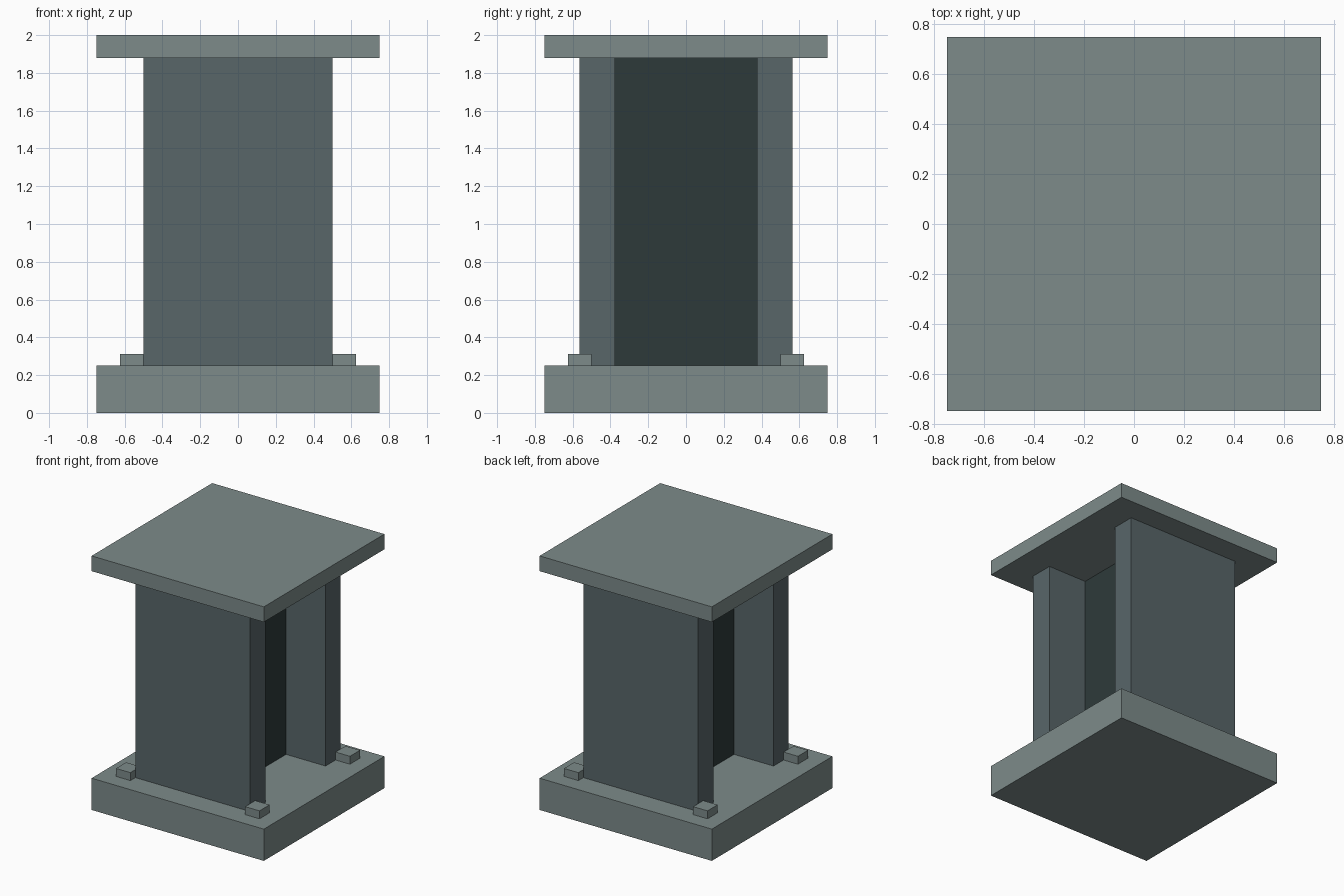
import bpy

if "Cube" in bpy.data.objects:
    bpy.data.objects.remove(bpy.data.objects["Cube"])


def material(name, rgb):
    mat = bpy.data.materials.new(name)
    mat.diffuse_color = (*rgb, 1.0)
    mat.use_nodes = True
    mat.node_tree.nodes["Principled BSDF"].inputs["Base Color"].default_value = mat.diffuse_color
    return mat


PLATE = material("light grey green", (0.205, 0.258, 0.254))
STEEL = material("mid slate", (0.098, 0.133, 0.141))
DARK = material("dark slate", (0.027, 0.042, 0.042))


def box(name, low, high, mat):
    """Axis-aligned box between two corners."""
    centre = [(a + b) / 2 for a, b in zip(low, high)]
    bpy.ops.mesh.primitive_cube_add(size=1, location=centre)
    obj = bpy.context.object
    obj.name = name
    obj.scale = [b - a for a, b in zip(low, high)]
    bpy.ops.object.transform_apply(location=False, rotation=False, scale=True)
    obj.data.materials.append(mat)
    return obj


BASE_TOP, CAP_BOTTOM = 0.25, 1.88

# Base and cap plates
box("base_plate", (-0.75, -0.75, 0), (0.75, 0.75, BASE_TOP), PLATE)
box("cap_plate", (-0.75, -0.75, CAP_BOTTOM), (0.75, 0.75, 2), PLATE)

# Column: dark web between two flanges
box("web", (-0.156, -0.375, BASE_TOP), (0.156, 0.375, CAP_BOTTOM), DARK)
for side, y in (("front", -0.469), ("back", 0.469)):
    box(side + "_flange", (-0.5, y - 0.094, BASE_TOP),
        (0.5, y + 0.094, CAP_BOTTOM), STEEL)

# Square bolts at the four flange corners
for sx, x_name in ((-1, "left"), (1, "right")):
    for sy, y_name in ((-1, "front"), (1, "back")):
        x, y = sx * 0.5625, sy * 0.5625
        box(f"{y_name}_{x_name}_bolt", (x - 0.0625, y - 0.0625, BASE_TOP),
            (x + 0.0625, y + 0.0625, BASE_TOP + 0.0625), PLATE)
